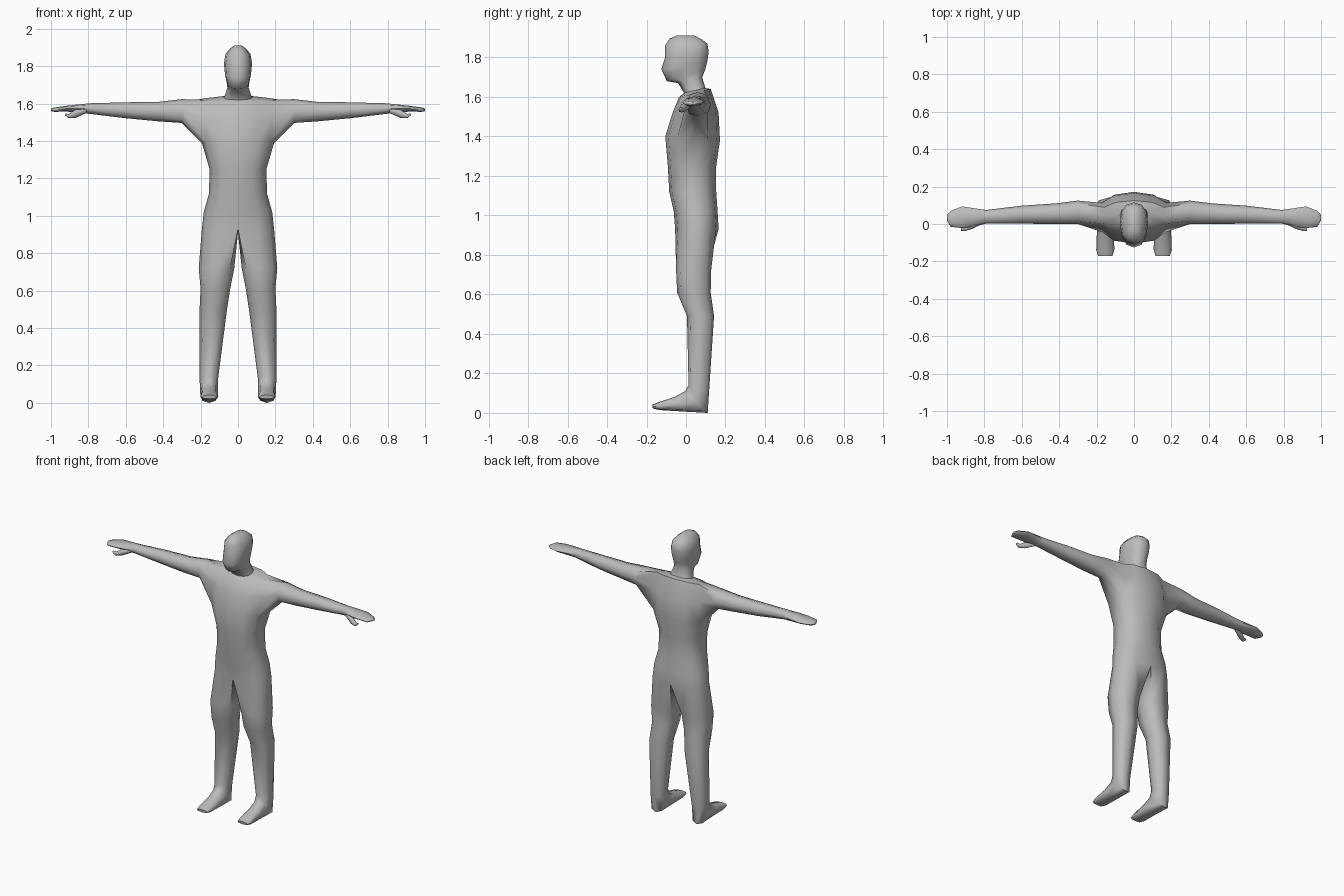
import bpy, bmesh, math

if "Cube" in bpy.data.objects:
    bpy.data.objects.remove(bpy.data.objects["Cube"])

bm = bmesh.new()


def power(v, p=0.85):
    return math.copysign(abs(v) ** p, v)


def half_row(zf, zb, w, yf, yb):
    """Open half cross-section, from front centre round the side to back centre."""
    row = []
    for i in range(7):
        t = math.pi * i / 6
        f = (1 - power(math.cos(t))) / 2
        x = 0 if i in (0, 6) else w * power(math.sin(t))
        row.append(bm.verts.new((x, yf + (yb - yf) * f, zf + (zb - zf) * f)))
    return row


def leg_ring(zf, zb, xi, xo, yf, yb):
    """Closed ring of eight; may tilt so that the front becomes the top of the foot."""
    ring = []
    for i in range(8):
        t = math.radians((i - 3) * 45)
        f = (power(math.sin(t), 0.75) + 1) / 2
        x = (xi + xo) / 2 + (xo - xi) / 2 * power(math.cos(t), 0.75)
        ring.append(bm.verts.new((x, yf + (yb - yf) * f, zf + (zb - zf) * f)))
    return ring


def arm_ring(x, zl, zh, yf, yb):
    """Closed ring of eight across the arm, starting at the underside."""
    ring = []
    for i in range(8):
        t = math.radians(-90 - 45 * i)
        ring.append(bm.verts.new((x, (yf + yb) / 2 + (yb - yf) / 2 * power(math.cos(t)),
                                  (zl + zh) / 2 + (zh - zl) / 2 * power(math.sin(t)))))
    return ring


def bridge(a, b, closed=True, skip=()):
    n = len(a)
    for i in range(n if closed else n - 1):
        if i not in skip:
            j = (i + 1) % n
            bm.faces.new((a[i], a[j], b[j], b[i]))


def loft(rings):
    for a, b in zip(rings, rings[1:]):
        bridge(a, b)
    bm.faces.new(rings[-1])


# Torso, neck and head, from the crotch to the crown
body = [half_row(*r) for r in (
    (.93, .93, .193, -.055, .165),
    (1.02, 1.02, .183, -.062, .16),
    (1.12, 1.12, .155, -.085, .153),
    (1.25, 1.25, .152, -.092, .153),
    (1.40, 1.38, .193, -.105, .172),
    (1.52, 1.52, .195, -.068, .165),
    (1.60, 1.64, .18, -.035, .125),
    (1.62, 1.645, .075, -.01, .098),
    (1.67, 1.70, .057, -.04, .082),
    (1.68, 1.74, .06, -.097, .098),
    (1.74, 1.78, .07, -.125, .108),
    (1.80, 1.83, .075, -.106, .115),
    (1.86, 1.87, .067, -.106, .108),
    (1.895, 1.89, .045, -.082, .082),
    (1.912, 1.91, .02, -.045, .045))]
ARMPIT = 4
for k in range(len(body) - 1):
    # The shoulder opening stays free for the arm
    bridge(body[k], body[k + 1], closed=False,
           skip=(2, 3) if k in (ARMPIT, ARMPIT + 1) else ())
bm.faces.new(body[-1])

# Leg and foot
crotch = bm.verts.new((0, .055, .91))
loft([body[0] + [crotch]] + [leg_ring(*r) for r in (
    (.72, .72, .02, .21, -.05, .127),
    (.61, .61, .042, .2, -.045, .125),
    (.49, .49, .06, .206, .005, .142),
    (.14, .11, .107, .205, .013, .117),
    (.11, .0, .107, .203, -.005, .11),
    (.08, .006, .108, .198, -.06, .0),
    (.052, .014, .105, .202, -.145, -.13),
    (.042, .022, .115, .192, -.172, -.168))])

# Arm and hand, grown from the shoulder opening
a, b, c = body[ARMPIT:ARMPIT + 3]
loft([[a[3], a[2], b[2], c[2], c[3], c[4], b[4], a[4]]] + [arm_ring(*r) for r in (
    (.30, 1.497, 1.624, .0, .125),
    (.42, 1.505, 1.61, .0, .11),
    (.60, 1.522, 1.607, .002, .098),
    (.79, 1.545, 1.602, .002, .075),
    (.86, 1.552, 1.595, -.014, .085),
    (.92, 1.558, 1.588, -.022, .094),
    (.98, 1.556, 1.58, -.015, .07),
    (1.0, 1.56, 1.574, .02, .05))])

# Thumb
thumb = [arm_ring(*r) for r in (
    (.81, 1.55, 1.58, .0, .03),
    (.87, 1.523, 1.567, -.028, .005),
    (.905, 1.522, 1.545, -.038, -.012),
    (.925, 1.538, 1.548, -.036, -.02))]
bm.faces.new(thumb[0])
loft(thumb)

bmesh.ops.recalc_face_normals(bm, faces=bm.faces)
mesh = bpy.data.meshes.new("human_body")
bm.to_mesh(mesh)
bm.free()
figure = bpy.data.objects.new("human_body", mesh)
bpy.context.collection.objects.link(figure)

grey = bpy.data.materials.new("plain_grey")
grey.diffuse_color = (.5, .5, .5, 1)
grey.use_nodes = True
grey.node_tree.nodes["Principled BSDF"].inputs["Base Color"].default_value = grey.diffuse_color
mesh.materials.append(grey)

# Other half of the body
mirror = figure.modifiers.new("mirror", 'MIRROR')
mirror.use_clip = True
mirror.merge_threshold = .001

bpy.context.view_layer.objects.active = figure
figure.select_set(True)
bpy.ops.object.shade_smooth_by_angle(angle=math.radians(60))
